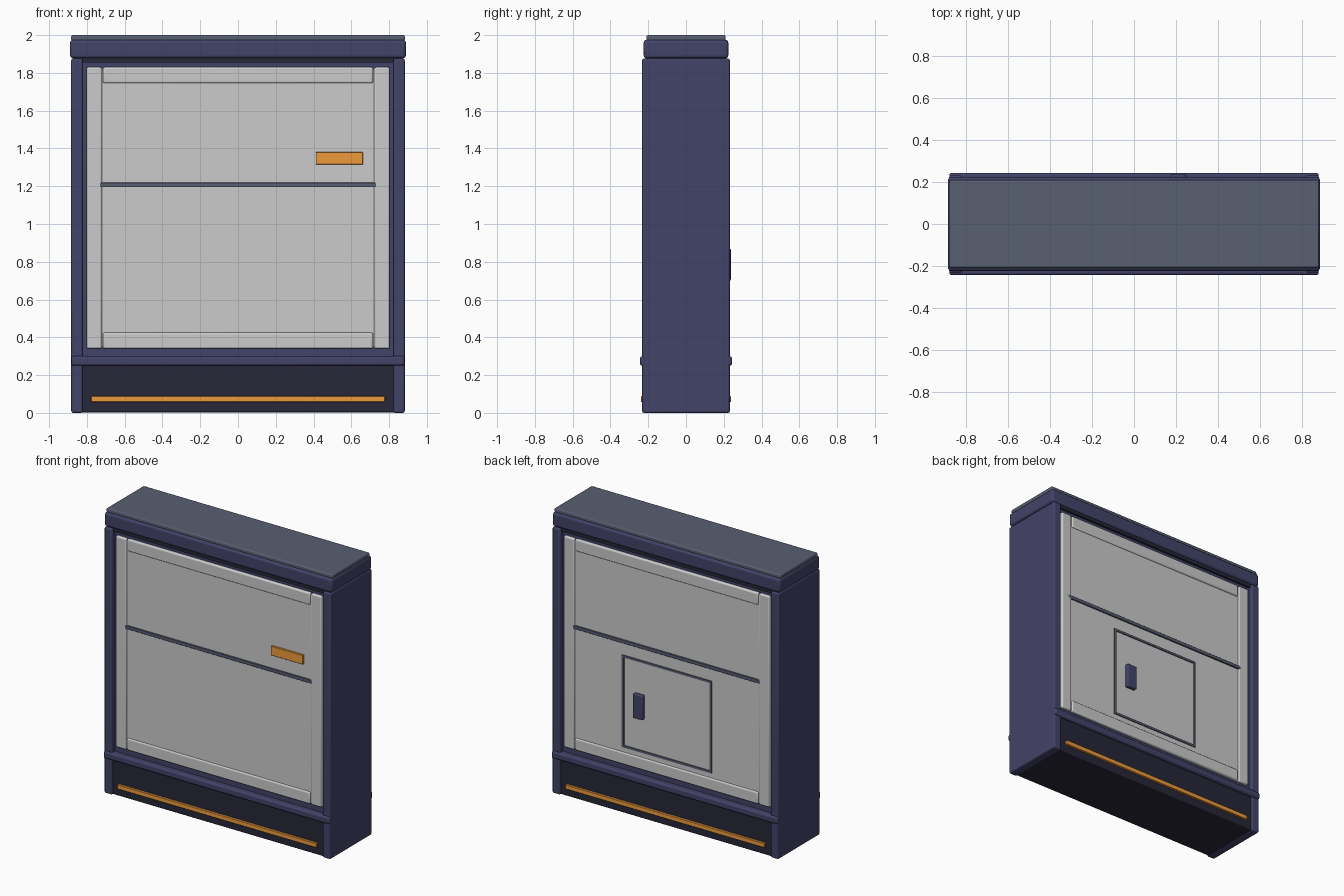
import bpy
import bmesh

if "Cube" in bpy.data.objects:
    bpy.data.objects.remove(bpy.data.objects["Cube"])


def material(name, rgb):
    m = bpy.data.materials.new(name)
    m.diffuse_color = (*rgb, 1.0)
    m.use_nodes = True
    m.node_tree.nodes["Principled BSDF"].inputs["Base Color"].default_value = m.diffuse_color
    return m


NAVY = material("navy", (0.055, 0.056, 0.14))
DARK = material("dark", (0.020, 0.020, 0.040))
SLATE = material("slate", (0.10, 0.115, 0.17))
ORANGE = material("orange", (0.85, 0.33, 0.045))


def box(name, x, y, z, mat=None, bevel=0.0, segments=3):
    """Box from (min, max) ranges, with optional rounded edges."""
    mesh = bpy.data.meshes.new(name)
    bm = bmesh.new()
    bmesh.ops.create_cube(bm, size=1.0)
    for v in bm.verts:
        v.co = [(r[0] + r[1]) / 2 + c * (r[1] - r[0]) for r, c in zip((x, y, z), v.co)]
    bm.to_mesh(mesh)
    bm.free()
    obj = bpy.data.objects.new(name, mesh)
    bpy.context.collection.objects.link(obj)
    if mat:
        mesh.materials.append(mat)
    if bevel:
        mod = obj.modifiers.new("bevel", 'BEVEL')
        mod.width = bevel
        mod.segments = segments
        bpy.ops.object.select_all(action='DESELECT')
        obj.select_set(True)
        bpy.context.view_layer.objects.active = obj
        bpy.ops.object.shade_smooth_by_angle()
    return obj


def span(a):
    return (-a, a)


# Cabinet shell: base, core, side walls, neck and stepped cap
box("base", span(0.878), span(0.222), (0.003, 0.26), DARK, 0.006)
box("core", span(0.83), span(0.200), (0.25, 1.86), NAVY)
for side, s in (("left", -1), ("right", 1)):
    box(side + "_wall", sorted((s * 0.822, s * 0.883)), span(0.232), (0, 1.876), NAVY, 0.010)
box("neck", span(0.875), span(0.215), (1.855, 1.885), DARK)
box("cap", span(0.889), span(0.224), (1.877, 1.975), NAVY, 0.016)
box("top_plate", span(0.883), span(0.209), (1.970, 2.0), SLATE, 0.008)


# Front and back faces share the same panel, rails and trim
for face, s in (("front", -1), ("back", 1)):
    def depth(a, b):
        return sorted((s * a, s * b))

    box(face + "_panel", span(0.79), depth(0.19, 0.210), (0.35, 1.82))
    for side, t in (("left", -1), ("right", 1)):
        box(f"{face}_{side}_rail", sorted((t * 0.72, t * 0.803)), depth(0.19, 0.220),
            (0.34, 1.83), None, 0.010)
    for end, z in (("bottom", 0.34), ("top", 1.745)):
        box(f"{face}_{end}_rail", span(0.715), depth(0.19, 0.219), (z, z + 0.085), None, 0.010)
    box(face + "_divider", span(0.75), depth(0.20, 0.220), (1.195, 1.219), SLATE, 0.002, 1)
    box(face + "_ledge", span(0.882), depth(0.19, 0.244), (0.250, 0.300), NAVY, 0.012)
    box(face + "_light_strip", span(0.777), depth(0.21, 0.238), (0.058, 0.089), ORANGE, 0.002, 1)


# Front badge plate
box("front_marker_plate", (0.412, 0.662), (-0.225, -0.20), (1.315, 1.38), ORANGE, 0.002, 1)

# Back access door: thin frame and latch
for side, s in (("left", -1), ("right", 1)):
    box(f"door_{side}_trim", sorted((s * 0.335, s * 0.35)), (0.20, 0.217), (0.46, 1.11), SLATE)
for end, z in (("bottom", 0.46), ("top", 1.095)):
    box(f"door_{end}_trim", span(0.35), (0.20, 0.217), (z, z + 0.015), SLATE)
box("door_latch", (0.175, 0.250), (0.20, 0.237), (0.70, 0.87), NAVY, 0.006)
